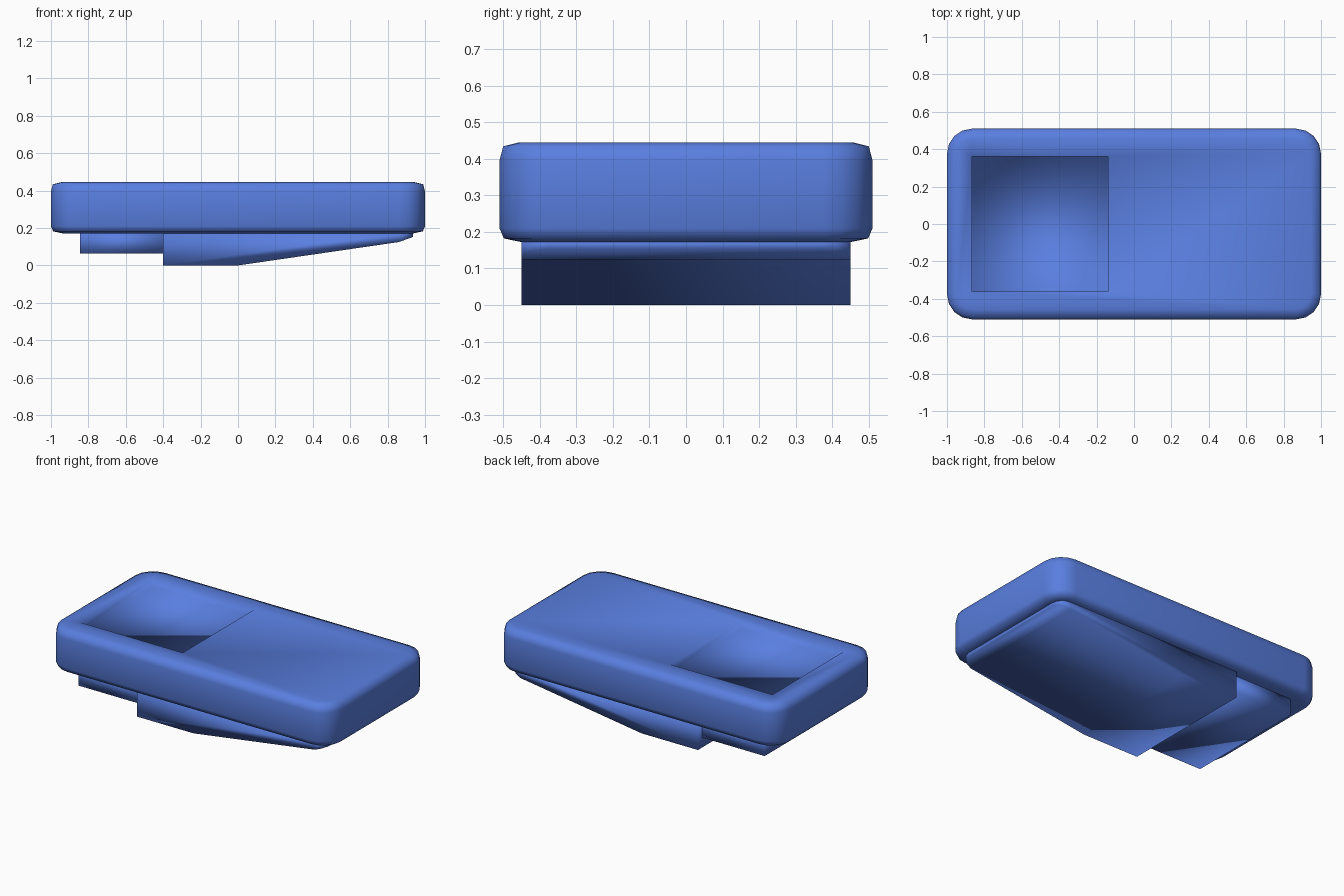
import bpy, bmesh
from math import radians, cos, sin, pi

default = bpy.data.objects.get("Cube")
if default:
    bpy.data.objects.remove(default, do_unlink=True)

# Single blue material
blue = bpy.data.materials.new("blue plastic")
blue.use_nodes = True
COLOR = (0.1, 0.21, 0.74, 1)
blue.diffuse_color = COLOR
blue.node_tree.nodes["Principled BSDF"].inputs["Base Color"].default_value = COLOR


def make_object(name, bm):
    """Turn a bmesh into a smooth-shaded blue object."""
    bmesh.ops.recalc_face_normals(bm, faces=bm.faces)
    mesh = bpy.data.meshes.new(name)
    bm.to_mesh(mesh)
    bm.free()
    mesh.materials.append(blue)
    obj = bpy.data.objects.new(name, mesh)
    bpy.context.collection.objects.link(obj)
    bpy.ops.object.select_all(action='DESELECT')
    obj.select_set(True)
    bpy.context.view_layer.objects.active = obj
    bpy.ops.object.shade_smooth_by_angle(angle=radians(100))


def rounded_ring(bm, half_x, half_y, radius, z, steps=4):
    """One rounded rectangle of vertices at height z."""
    ring = []
    corners = [(1, 1), (-1, 1), (-1, -1), (1, -1)]
    for quarter, (sx, sy) in enumerate(corners):
        for i in range(steps + 1):
            a = (quarter + i / steps) * pi / 2
            ring.append(bm.verts.new((sx * (half_x - radius) + radius * cos(a),
                                      sy * (half_y - radius) + radius * sin(a), z)))
    return ring


def extrude_profile(profile, half_width):
    """Side outline in x and z, extruded across y."""
    bm = bmesh.new()
    face = bm.faces.new([bm.verts.new((x, -half_width, z)) for x, z in profile])
    new = bmesh.ops.extrude_face_region(bm, geom=[face])["geom"]
    bmesh.ops.translate(bm, vec=(0, 2 * half_width, 0),
                        verts=[v for v in new if isinstance(v, bmesh.types.BMVert)])
    return bm


# Rounded slab body, built as stacked rings of (height, inset)
bm = bmesh.new()
layers = [(0.172, 0.06), (0.182, 0.012), (0.21, 0), (0.395, 0),
          (0.434, 0.01), (0.445, 0.055)]
rings = [rounded_ring(bm, 1 - d, 0.51 - d, 0.135 - d, z) for z, d in layers]
for low, high in zip(rings, rings[1:]):
    for i in range(len(low)):
        j = (i + 1) % len(low)
        bm.faces.new((low[i], low[j], high[j], high[i]))
bm.faces.new(rings[0])

# Shallow square recess: the top is four panels around a sunken floor
left, right, half = -0.865, -0.14, 0.36
square = [(right, half), (left, half), (left, -half), (right, -half)]
rim = [bm.verts.new((x, y, 0.445)) for x, y in square]
floor = [bm.verts.new((x, y, 0.4)) for x, y in square]
top = rings[-1]
per_corner = len(top) // 4
for i in range(4):
    j = (i + 1) % 4
    start = i * per_corner
    outer = [top[(start + k) % len(top)] for k in range(per_corner + 1)]
    bm.faces.new(outer + [rim[j], rim[i]])
    bm.faces.new((rim[i], rim[j], floor[j], floor[i]))
bm.faces.new(floor)
make_object("body", bm)

# Tapered wedge under the body, its thin end rounded to follow the body corners
bm = extrude_profile([(-0.4, 0.18), (-0.4, 0), (0, 0), (0.86, 0.125),
                      (0.935, 0.152), (0.935, 0.18)], 0.45)
end_corners = [e for e in bm.edges
               if all(v.co.x > 0.9 for v in e.verts)
               and abs(e.verts[0].co.y - e.verts[1].co.y) < 0.01]
bmesh.ops.bevel(bm, geom=end_corners, offset=0.07, segments=3,
                profile=0.5, affect='EDGES')
make_object("lower_wedge", bm)

# Flat block beside the wedge, below the recess
make_object("lower_block", extrude_profile([(-0.845, 0.18), (-0.845, 0.065),
                                            (-0.38, 0.065), (-0.38, 0.18)], 0.41))
